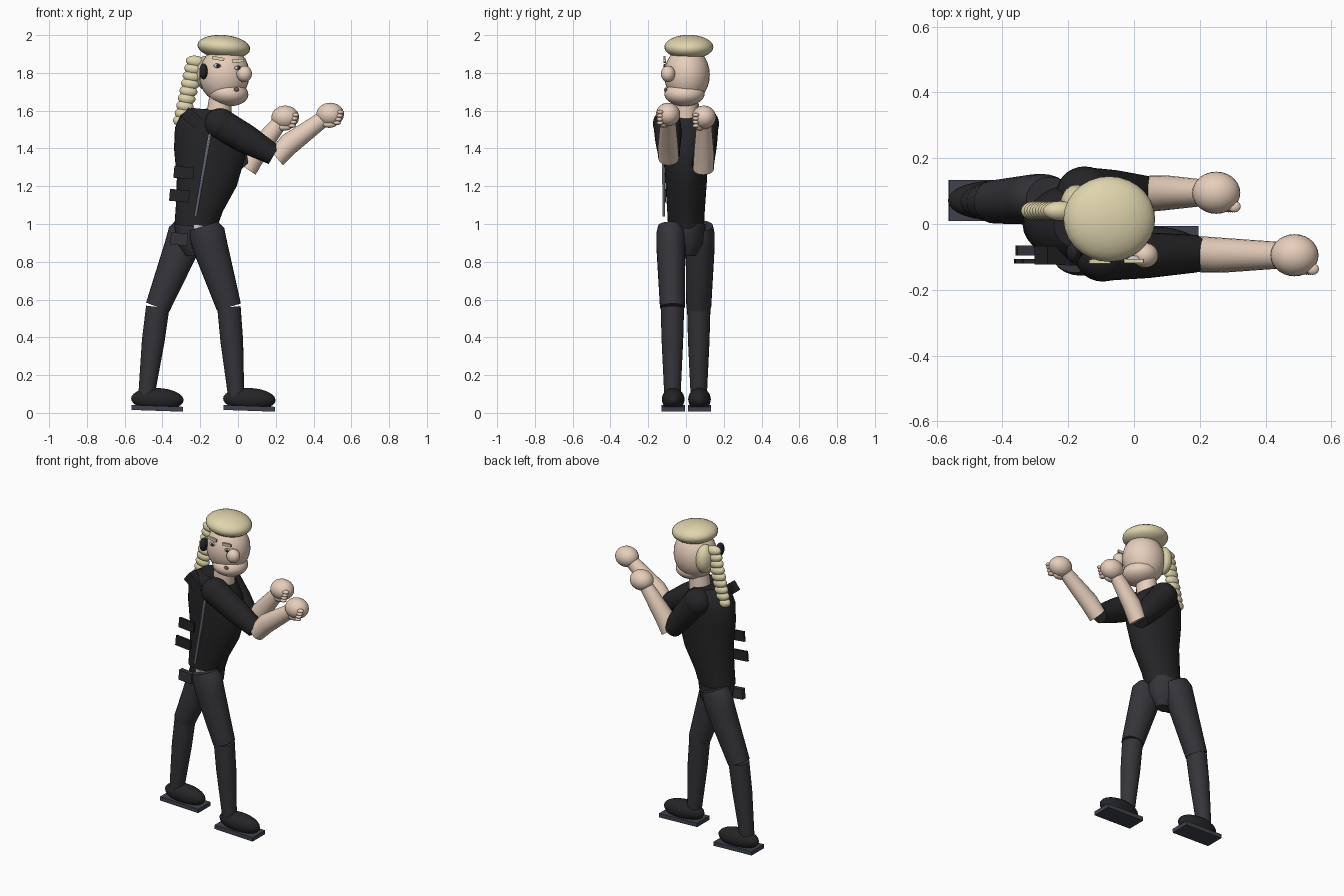
import bpy, bmesh, math
from mathutils import Vector, Matrix

if "Cube" in bpy.data.objects:
    bpy.data.objects.remove(bpy.data.objects["Cube"])


def material(name, r, g, b):
    m = bpy.data.materials.new(name)
    m.diffuse_color = (r, g, b, 1)
    m.use_nodes = True
    m.node_tree.nodes["Principled BSDF"].inputs["Base Color"].default_value = m.diffuse_color
    return m


SKIN = material("skin", 0.80, 0.62, 0.50)
HAIR = material("hair", 0.74, 0.66, 0.42)
BLACK = material("black_cloth", 0.018, 0.018, 0.02)
PANTS = material("trouser_cloth", 0.035, 0.035, 0.042)
SOLE = material("sole_rubber", 0.05, 0.055, 0.075)
WHITE = material("white", 0.9, 0.9, 0.92)
METAL = material("metal", 0.45, 0.5, 0.6)
LIP = material("lip", 0.25, 0.1, 0.09)


def finish(name, bm, mat, smooth=True):
    bmesh.ops.recalc_face_normals(bm, faces=bm.faces)
    me = bpy.data.meshes.new(name)
    bm.to_mesh(me)
    bm.free()
    me.materials.append(mat)
    ob = bpy.data.objects.new(name, me)
    bpy.context.collection.objects.link(ob)
    if smooth:
        bpy.context.view_layer.objects.active = ob
        ob.select_set(True)
        bpy.ops.object.shade_smooth_by_angle(angle=math.radians(40))
        ob.select_set(False)
    return ob


def placed(loc, size, tilt):
    return (Matrix.Translation(loc) @ Matrix.Rotation(math.radians(tilt), 4, 'Y')
            @ Matrix.Diagonal((*size, 1)))


def ball(name, loc, radii, mat, tilt=0, seg=28):
    bm = bmesh.new()
    bmesh.ops.create_uvsphere(bm, u_segments=seg, v_segments=seg // 2, radius=1,
                              matrix=placed(loc, radii, tilt))
    return finish(name, bm, mat)


def box(name, loc, size, mat, tilt=0):
    bm = bmesh.new()
    bmesh.ops.create_cube(bm, size=1, matrix=placed(loc, size, tilt))
    return finish(name, bm, mat, False)


def loft(name, rings, mat, seg=24):
    """Closed tube; rings are (x, y, z, radius in the xz plane, radius in y)."""
    axis = (Vector(rings[-1][:3]) - Vector(rings[0][:3])).normalized()
    side = Vector((0, 1, 0)).cross(axis).normalized()
    bm = bmesh.new()
    loops = []
    for x, y, z, ra, ry in rings:
        loop = []
        for i in range(seg):
            a = 2 * math.pi * i / seg
            loop.append(bm.verts.new(Vector((x, y, z)) + side * ra * math.cos(a)
                                     + Vector((0, ry * math.sin(a), 0))))
        loops.append(loop)
    for p, q in zip(loops, loops[1:]):
        for i in range(seg):
            j = (i + 1) % seg
            bm.faces.new((p[i], p[j], q[j], q[i]))
    bm.faces.new(loops[0])
    bm.faces.new(loops[-1])
    return finish(name, bm, mat)


# head and face
ball("head", (-0.072, 0.005, 1.79), (0.133, 0.121, 0.15), SKIN, 4)
ball("jaw", (-0.05, -0.008, 1.69), (0.105, 0.107, 0.066), SKIN, 4)
ball("nose", (0.033, -0.095, 1.795), (0.041, 0.038, 0.043), SKIN)
ball("mouth", (-0.008, -0.108, 1.712), (0.015, 0.008, 0.01), LIP, seg=14)
for s, x, z in (("left", -0.11, 1.838), ("right", 0.0, 1.826)):
    ball(s + "_eye", (x, -0.106, z), (0.02, 0.01, 0.012), WHITE, 5, 14)
    ball(s + "_pupil", (x + 0.005, -0.114, z), (0.009, 0.005, 0.01), BLACK, seg=12)
box("left_brow", (-0.105, -0.114, 1.876), (0.065, 0.012, 0.017), HAIR, 10)
box("right_brow", (0.0, -0.112, 1.864), (0.06, 0.012, 0.017), HAIR, -4)
ball("earpiece", (-0.183, -0.085, 1.808), (0.022, 0.035, 0.042), BLACK)
loft("neck", [(-0.105, 0.0, 1.54, 0.068, 0.065), (-0.09, 0.0, 1.70, 0.058, 0.058)], SKIN)

# hair cap, back tuft and braid
ball("hair_cap", (-0.075, 0.015, 1.937), (0.14, 0.13, 0.063), HAIR, 5)
ball("hair_back", (-0.175, 0.055, 1.80), (0.05, 0.065, 0.09), HAIR)
for i in range(9):
    t = i / 8
    ball("braid_knot", (-0.225 - 0.075 * t, 0.04, 1.86 - 0.315 * t),
         (0.052 - 0.008 * t, 0.03, 0.031), HAIR, 8, 20)

# torso
loft("torso", [(-0.225, 0, 0.985, 0.112, 0.095), (-0.205, 0, 1.08, 0.125, 0.1),
               (-0.165, 0, 1.22, 0.16, 0.11), (-0.15, 0, 1.38, 0.19, 0.12),
               (-0.16, 0, 1.49, 0.175, 0.125), (-0.165, 0, 1.56, 0.14, 0.115),
               (-0.155, 0, 1.605, 0.09, 0.08)], BLACK, 32)
loft("pelvis", [(-0.225, 0.01, 0.83, 0.05, 0.04), (-0.225, 0.01, 0.9, 0.10, 0.085),
                (-0.225, 0.01, 1.0, 0.112, 0.095)], PANTS)
loft("zip", [(-0.145, -0.12, 1.50, 0.007, 0.007), (-0.225, -0.118, 1.04, 0.007, 0.007)],
     METAL, 8)
box("buckle", (-0.205, -0.09, 0.978), (0.06, 0.02, 0.03), WHITE, 5)

# vest pouches and collar radio
for x, z in ((-0.287, 1.272), (-0.31, 1.15)):
    box("pouch", (x, -0.113, z), (0.105, 0.014, 0.063), BLACK, 5)
box("hip_pouch", (-0.312, -0.08, 0.92), (0.09, 0.03, 0.065), PANTS, 5)
box("collar_radio", (-0.235, -0.095, 1.555), (0.12, 0.055, 0.065), BLACK, 38)


def arm(side, y, shoulder, elbow, wrist, hand):
    (sx, sz), (ex, ez), (wx, wz), (hx, hz) = shoulder, elbow, wrist, hand
    ball(side + "_shoulder", (sx, y, sz), (0.085, 0.08, 0.083), BLACK)
    loft(side + "_sleeve", [(sx, y, sz, 0.083, 0.078),
                            ((sx + ex) / 2, y, (sz + ez) / 2, 0.077, 0.069),
                            (ex, y * 0.95, ez, 0.055, 0.057)], BLACK)
    d = (Vector((wx, 0, wz)) - Vector((ex, 0, ez))).normalized()
    loft(side + "_forearm", [(ex + 0.015, y * 0.97, ez - 0.015, 0.052, 0.055),
                             (ex + d.x * 0.1, y, ez + d.z * 0.1, 0.058, 0.053),
                             (wx, y, wz, 0.042, 0.04)], SKIN)
    # fist with curled fingers and thumb
    ball(side + "_fist", (hx, y, hz), (0.073, 0.064, 0.062), SKIN)
    for i in range(4):
        ball(side + "_finger", (hx + 0.055 - 0.006 * i, y - 0.042, hz + 0.012 - 0.019 * i),
             (0.02, 0.018, 0.011), SKIN, seg=14)
    ball(side + "_thumb", (hx - 0.005, y - 0.022, hz - 0.052), (0.04, 0.022, 0.019), SKIN, seg=16)


arm("front", -0.095, (-0.095, 1.53), (0.19, 1.365), (0.45, 1.555), (0.488, 1.58))
arm("rear", 0.095, (-0.15, 1.53), (0.035, 1.305), (0.215, 1.53), (0.25, 1.565))


def leg(side, y, hip, knee, ankle, foot):
    ky, bulge = y * 0.9, hip * 0.75 + knee * 0.25
    loft(side + "_thigh", [(hip, y, 0.99, 0.078, 0.068),
                           ((hip + bulge) / 2, y, 0.95, 0.095, 0.077),
                           (bulge, y, 0.88, 0.093, 0.077),
                           (knee, ky, 0.56, 0.066, 0.066)], PANTS)
    loft(side + "_shin", [(knee, ky, 0.56, 0.062, 0.062),
                          (knee * 0.6 + ankle * 0.4, ky, 0.38, 0.06, 0.057),
                          (ankle, ky, 0.09, 0.043, 0.043)], PANTS)
    # shoe and flat sole
    ball(side + "_shoe", (foot, ky + 0.004, 0.072), (0.139, 0.06, 0.06), BLACK, 2)
    box(side + "_sole", (foot, ky + 0.004, 0.024), (0.272, 0.124, 0.026), SOLE, 2)


leg("front", -0.08, -0.18, -0.048, -0.01, 0.06)
leg("rear", 0.075, -0.255, -0.425, -0.485, -0.427)
